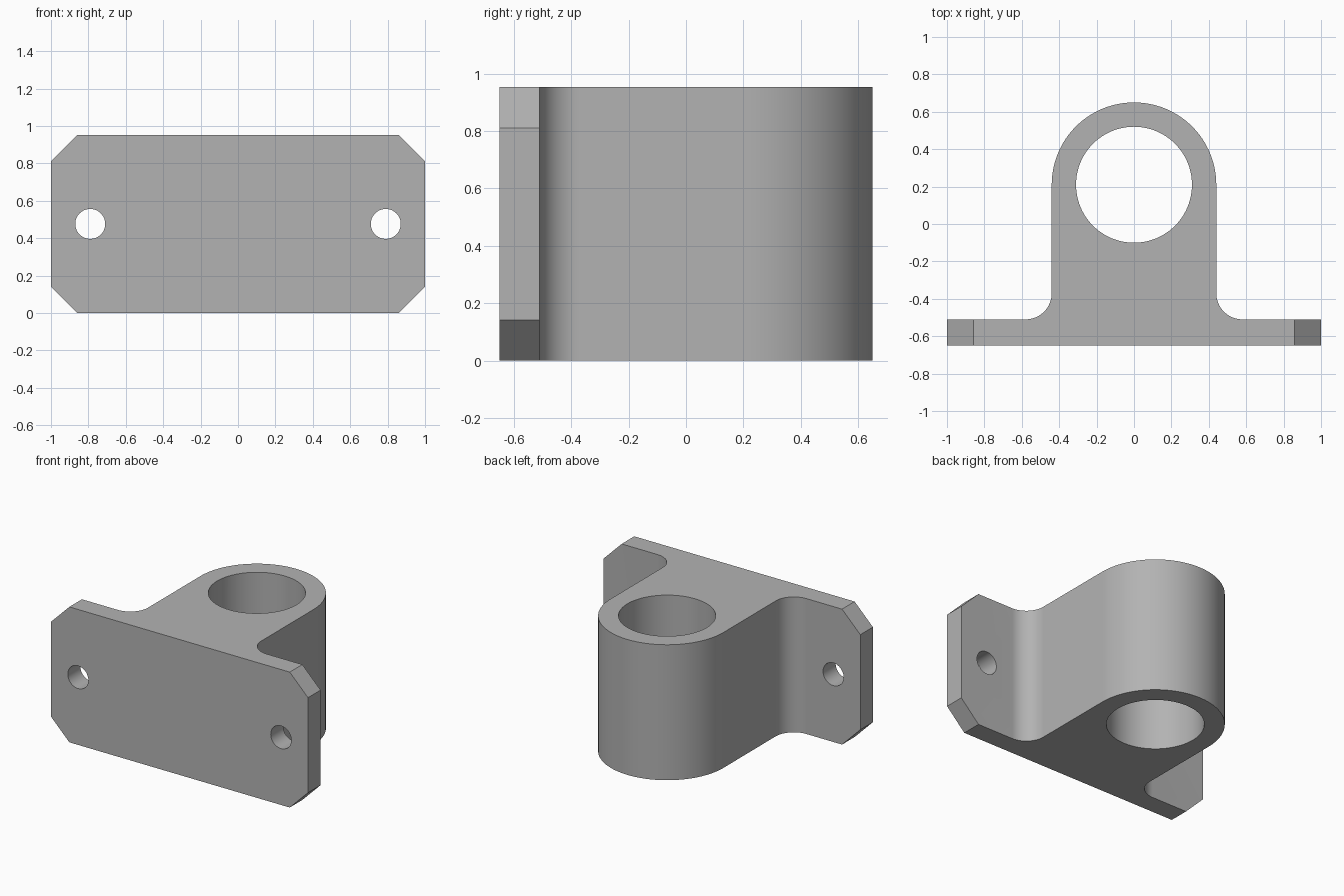
import bpy, bmesh
from math import pi, sin, cos, radians
from mathutils import Vector, Matrix

cube = bpy.data.objects.get("Cube")
if cube:
    bpy.data.objects.remove(cube, do_unlink=True)

HEIGHT = 0.953
BACK, PLATE = -0.65, -0.51        # plate front and rear faces in y
BORE_Y, BORE_R, BOSS_R = 0.21, 0.31, 0.44
FILLET, CHAMFER = 0.14, 0.142
BOLT_X, BOLT_R = 0.79, 0.08

grey = bpy.data.materials.new("plain grey")
grey.use_nodes = True
colour = (0.45, 0.45, 0.45, 1)
grey.diffuse_color = colour
grey.node_tree.nodes["Principled BSDF"].inputs["Base Color"].default_value = colour


def arc(cx, cy, r, start, end, steps):
    angles = [radians(start + (end - start) * i / steps) for i in range(steps + 1)]
    return [(cx + r * cos(a), cy + r * sin(a)) for a in angles]


def make_object(name, bm):
    mesh = bpy.data.meshes.new(name)
    bm.to_mesh(mesh)
    bm.free()
    obj = bpy.data.objects.new(name, mesh)
    bpy.context.collection.objects.link(obj)
    mesh.materials.append(grey)
    return obj


def cut_hole(target, centre, radius, length, axis, sides):
    bm = bmesh.new()
    turn = Matrix.Rotation(pi / 2, 4, "X") if axis == "Y" else Matrix()
    bmesh.ops.create_cone(bm, cap_ends=True, segments=sides, radius1=radius, radius2=radius,
                          depth=length, matrix=Matrix.Translation(centre) @ turn)
    cutter = make_object("hole_cutter", bm)
    cutter.hide_render = True
    mod = target.modifiers.new("hole", "BOOLEAN")
    mod.operation, mod.solver, mod.object = "DIFFERENCE", "EXACT", cutter
    bpy.context.view_layer.objects.active = target
    bpy.ops.object.modifier_apply(modifier=mod.name)
    bpy.data.objects.remove(cutter, do_unlink=True)


# Bracket outline: plate, fillets and rounded boss
right_side = [(1, BACK), (1, PLATE)]
right_side += arc(BOSS_R + FILLET, PLATE + FILLET, FILLET, 270, 180, 16)
left_side = [(-x, y) for x, y in reversed(right_side)]
outline = right_side + arc(0, BORE_Y, BOSS_R, 0, 180, 64) + left_side

bm = bmesh.new()
base = bm.faces.new([bm.verts.new((x, y, 0)) for x, y in outline])
top = bmesh.ops.extrude_face_region(bm, geom=[base])["geom"]
bmesh.ops.translate(bm, vec=(0, 0, HEIGHT),
                    verts=[v for v in top if isinstance(v, bmesh.types.BMVert)])

# Chamfered plate corners
for sx in (-1, 1):
    for sz, z in ((-1, CHAMFER), (1, HEIGHT - CHAMFER)):
        cut = bmesh.ops.bisect_plane(bm, geom=bm.verts[:] + bm.edges[:] + bm.faces[:],
                                     plane_co=(sx, 0, z), plane_no=Vector((sx, 0, sz)),
                                     clear_outer=True)["geom_cut"]
        rim = [e for e in cut if isinstance(e, bmesh.types.BMEdge)]
        bmesh.ops.edgeloop_fill(bm, edges=rim)
bmesh.ops.recalc_face_normals(bm, faces=bm.faces[:])
bracket = make_object("bracket", bm)

# Shaft bore and bolt holes
cut_hole(bracket, (0, BORE_Y, HEIGHT / 2), BORE_R, HEIGHT * 2, "Z", 96)
for side in (-1, 1):
    cut_hole(bracket, (side * BOLT_X, (BACK + PLATE) / 2, HEIGHT / 2), BOLT_R, 0.4, "Y", 48)

bpy.ops.object.select_all(action="DESELECT")
bracket.select_set(True)
bpy.context.view_layer.objects.active = bracket
bpy.ops.object.shade_smooth_by_angle(angle=radians(30))
